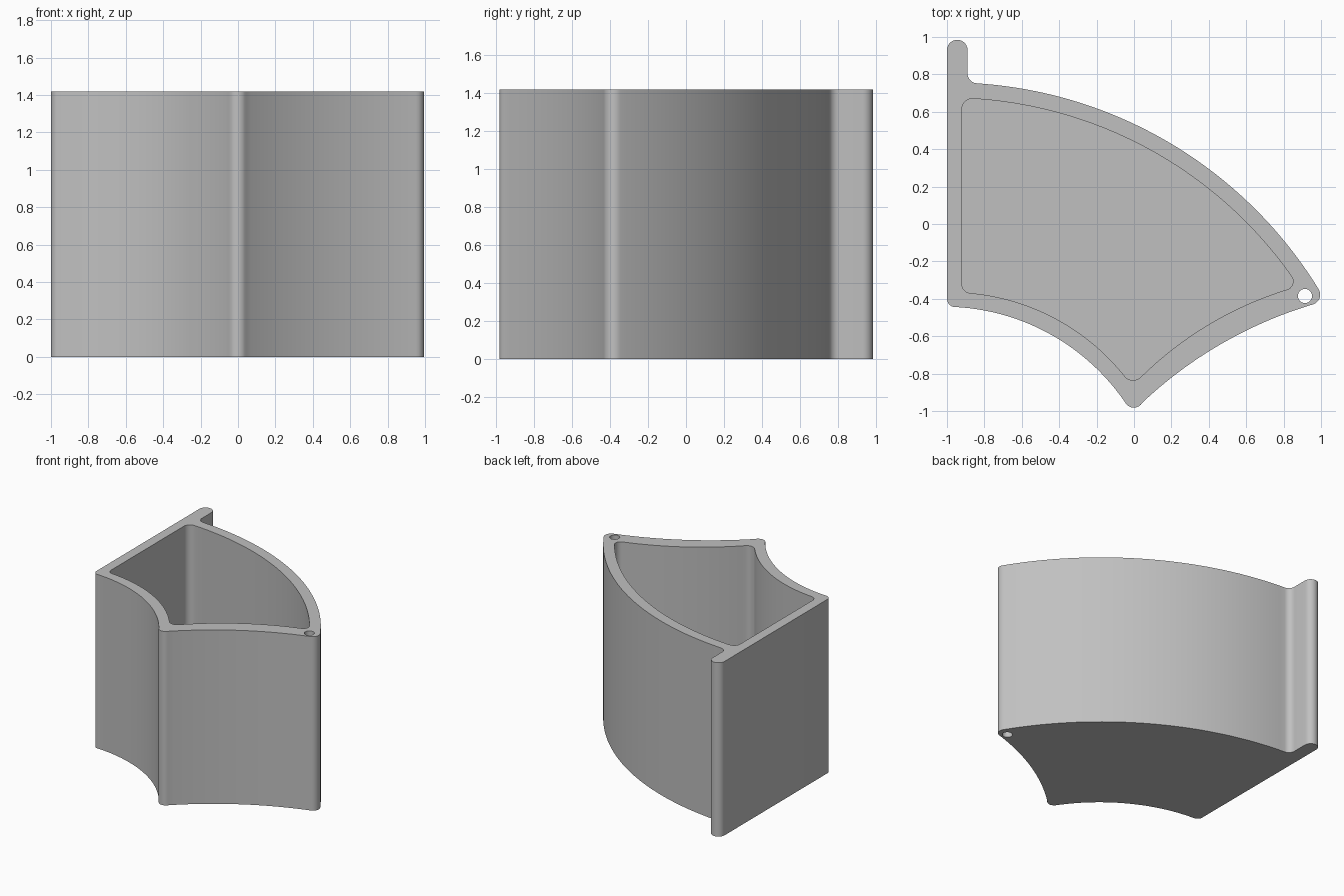
import bpy
import bmesh
from math import cos, sin, pi
from mathutils import Vector

if "Cube" in bpy.data.objects:
    bpy.data.objects.remove(bpy.data.objects["Cube"], do_unlink=True)

HEIGHT = 1.42
FLOOR = 0.08

grey = bpy.data.materials.new("plain grey")
grey.use_nodes = True
COLOUR = (0.53, 0.53, 0.53, 1)
grey.diffuse_color = COLOUR
grey.node_tree.nodes["Principled BSDF"].inputs["Base Color"].default_value = COLOUR


def arc(a, mid, b, steps):
    """Points on the circular arc from a through mid to b."""
    a, m, b = Vector(a), Vector(mid), Vector(b)
    u, v = m - a, b - a
    d = 2 * (u.x * v.y - u.y * v.x)
    c = a + Vector((v.y * u.dot(u) - u.y * v.dot(v), u.x * v.dot(v) - v.x * u.dot(u))) / d
    r = a - c
    # angle_signed is clockwise positive, so negate for counter-clockwise
    sweep = -(r.angle_signed(m - c) + (m - c).angle_signed(b - c))
    pts = []
    for i in range(steps + 1):
        t = sweep * i / steps
        pts.append((c.x + r.x * cos(t) - r.y * sin(t), c.y + r.x * sin(t) + r.y * cos(t)))
    return pts


def outline(*arcs):
    """Join arcs into one closed loop, dropping shared end points."""
    pts = []
    for spec in arcs:
        for p in arc(*spec):
            if not pts or (Vector(p) - Vector(pts[-1])).length > 1e-4:
                pts.append(p)
    return pts


def prism(name, pts, z0, z1):
    bm = bmesh.new()
    base = bm.faces.new([bm.verts.new((x, y, z0)) for x, y in pts])
    top = bmesh.ops.extrude_face_region(bm, geom=[base])["geom"]
    bmesh.ops.translate(bm, vec=(0, 0, z1 - z0),
                        verts=[g for g in top if isinstance(g, bmesh.types.BMVert)])
    bmesh.ops.recalc_face_normals(bm, faces=bm.faces)
    mesh = bpy.data.meshes.new(name)
    bm.to_mesh(mesh)
    bm.free()
    mesh.materials.append(grey)
    obj = bpy.data.objects.new(name, mesh)
    bpy.context.collection.objects.link(obj)
    return obj


# Fan-shaped body with a rounded tab at the back
body = prism("fan_shaped_bin", outline(
    ((-1, -0.40), (-0.986, -0.432), (-0.95, -0.444), 6),
    ((-0.95, -0.444), (-0.38, -0.63), (-0.05, -0.95), 32),
    ((-0.05, -0.95), (0, -0.982), (0.045, -0.955), 8),
    ((0.045, -0.955), (0.46, -0.645), (0.95, -0.432), 32),
    ((0.95, -0.432), (0.995, -0.385), (0.985, -0.345), 8),
    ((0.985, -0.345), (0, 0.535), (-0.84, 0.752), 56),
    ((-0.84, 0.752), (-0.877, 0.77), (-0.89, 0.81), 6),
    ((-0.89, 0.93), (-0.945, 0.985), (-1, 0.93), 14),
), 0, HEIGHT)

# Deep pocket that follows the outer walls
pocket = prism("pocket_cutter", outline(
    ((-0.92, -0.32), (-0.906, -0.356), (-0.87, -0.37), 6),
    ((-0.87, -0.37), (-0.39, -0.522), (-0.045, -0.82), 32),
    ((-0.045, -0.82), (-0.005, -0.835), (0.035, -0.82), 8),
    ((0.035, -0.82), (0.395, -0.54), (0.81, -0.353), 32),
    ((0.81, -0.353), (0.85, -0.315), (0.84, -0.277), 8),
    ((0.84, -0.277), (0, 0.441), (-0.86, 0.67), 56),
    ((-0.86, 0.67), (-0.903, 0.655), (-0.92, 0.61), 6),
), FLOOR, HEIGHT + 0.2)

# Pivot hole through the pointed corner
hole = prism("pivot_hole_cutter", [
    (0.914 + 0.038 * cos(2 * pi * i / 24), -0.385 + 0.038 * sin(2 * pi * i / 24))
    for i in range(24)], -0.2, HEIGHT + 0.2)

bpy.ops.object.select_all(action="DESELECT")
bpy.context.view_layer.objects.active = body
body.select_set(True)
for cutter in (pocket, hole):
    cut = body.modifiers.new(cutter.name, "BOOLEAN")
    cut.operation = "DIFFERENCE"
    cut.solver = "EXACT"
    cut.object = cutter
    bpy.ops.object.modifier_apply(modifier=cut.name)
    bpy.data.objects.remove(cutter, do_unlink=True)

bpy.ops.object.shade_smooth_by_angle(angle=pi / 6)
